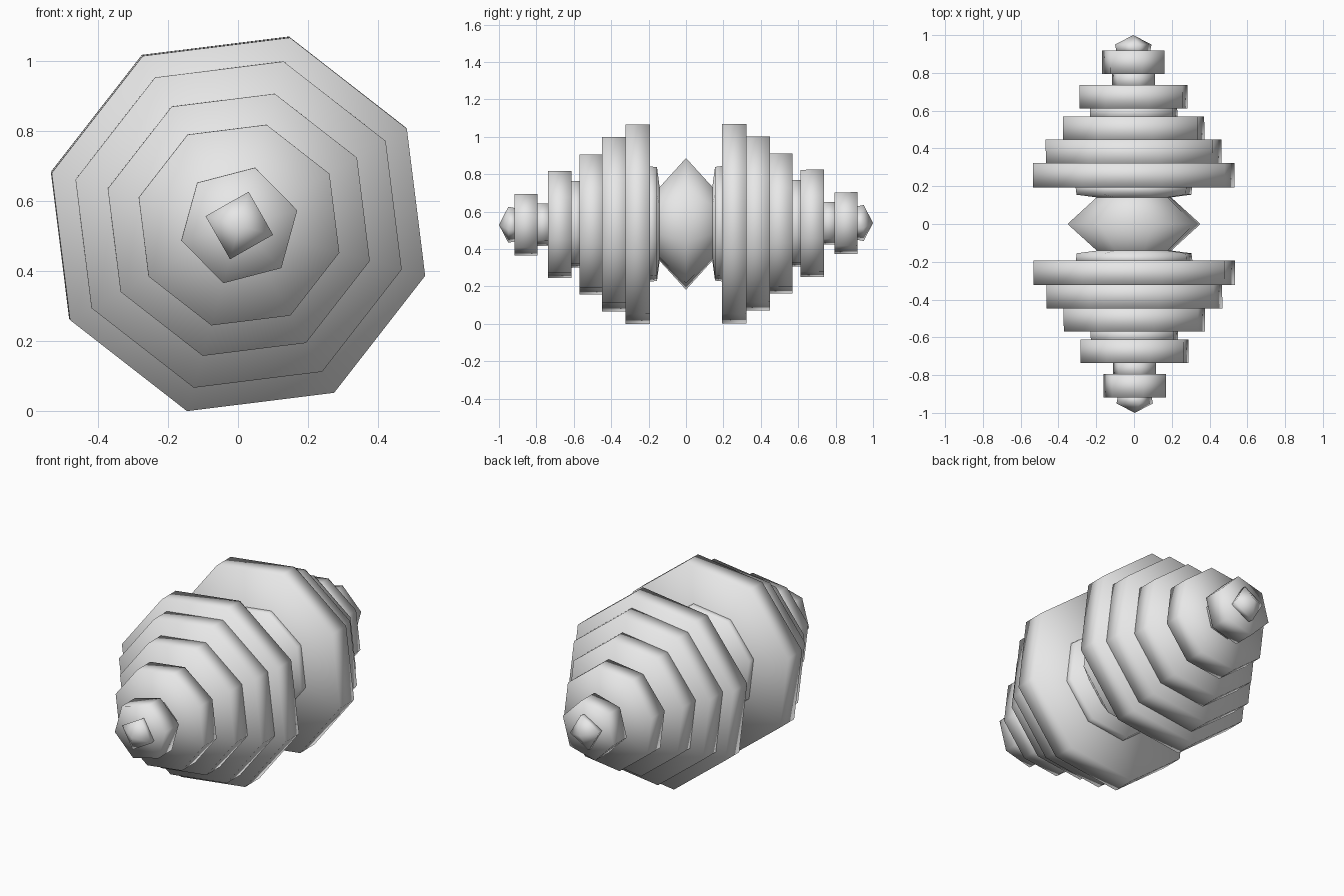
import bpy, bmesh, math

cube = bpy.data.objects.get("Cube")
if cube:
    bpy.data.objects.remove(cube, do_unlink=True)

CENTRE_Z = 0.534
TURN = math.radians(74.6)  # every ring has one corner at this angle

grey = bpy.data.materials.new("light grey")
grey.use_nodes = True
grey.diffuse_color = (0.8, 0.8, 0.8, 1)
grey.node_tree.nodes["Principled BSDF"].inputs["Base Color"].default_value = (0.8, 0.8, 0.8, 1)


def lathe(name, profile, sides, side=1):
    """Turn a (distance, radius) profile about the y axis; ends close on the axis."""
    bm = bmesh.new()
    rings = []
    for dist, radius in profile:
        y = dist * side
        cx, cz = -0.004 * y, CENTRE_Z + 0.005 * y  # slight lean of the axis
        if radius == 0:
            rings.append([bm.verts.new((cx, y, cz))] * sides)
            continue
        angles = [TURN + math.tau * i / sides for i in range(sides)]
        rings.append([bm.verts.new((cx + radius * math.cos(a), y, cz + radius * math.sin(a)))
                      for a in angles])
    for low, high in zip(rings, rings[1:]):
        for i in range(sides):
            j = (i + 1) % sides
            corners = dict.fromkeys((low[i], low[j], high[j], high[i]))
            bm.faces.new(list(corners))
    bmesh.ops.recalc_face_normals(bm, faces=bm.faces)
    for face in bm.faces:
        face.smooth = True
    mesh = bpy.data.meshes.new(name)
    bm.to_mesh(mesh)
    bm.free()
    mesh.materials.append(grey)
    obj = bpy.data.objects.new(name, mesh)
    bpy.context.collection.objects.link(obj)


def disc(name, start, end, radius, sides, side):
    lathe(name, [(start, 0), (start, radius), (end, radius), (end, 0)], sides, side)


# Central double cone
lathe("centre_double_cone", [(-0.32, 0), (0, 0.365), (0.32, 0)], 8)

# Name, start, end, radius, sides; starts sink a little into the part before
DISCS = [
    ("large_disc", 0.192, 0.324, 0.553, 8),
    ("second_disc", 0.30, 0.448, 0.483, 8),
    ("third_disc", 0.43, 0.57, 0.388, 8),
    ("wide_neck", 0.55, 0.63, 0.24, 8),
    ("fourth_disc", 0.612, 0.737, 0.297, 8),
    ("narrow_neck", 0.72, 0.81, 0.118, 6),
    ("end_disc", 0.793, 0.918, 0.171, 6),
]

for label, side in (("front", -1), ("back", 1)):
    # Shallow domed collar facing the centre
    lathe(label + "_collar", [(0.115, 0), (0.155, 0.315), (0.21, 0.322), (0.21, 0)], 8, side)
    for part, start, end, radius, sides in DISCS:
        disc(f"{label}_{part}", start, end, radius, sides, side)
    # Four-sided point
    lathe(label + "_tip", [(0.90, 0), (0.90, 0.09), (0.95, 0.1), (1.0, 0)], 4, side)
